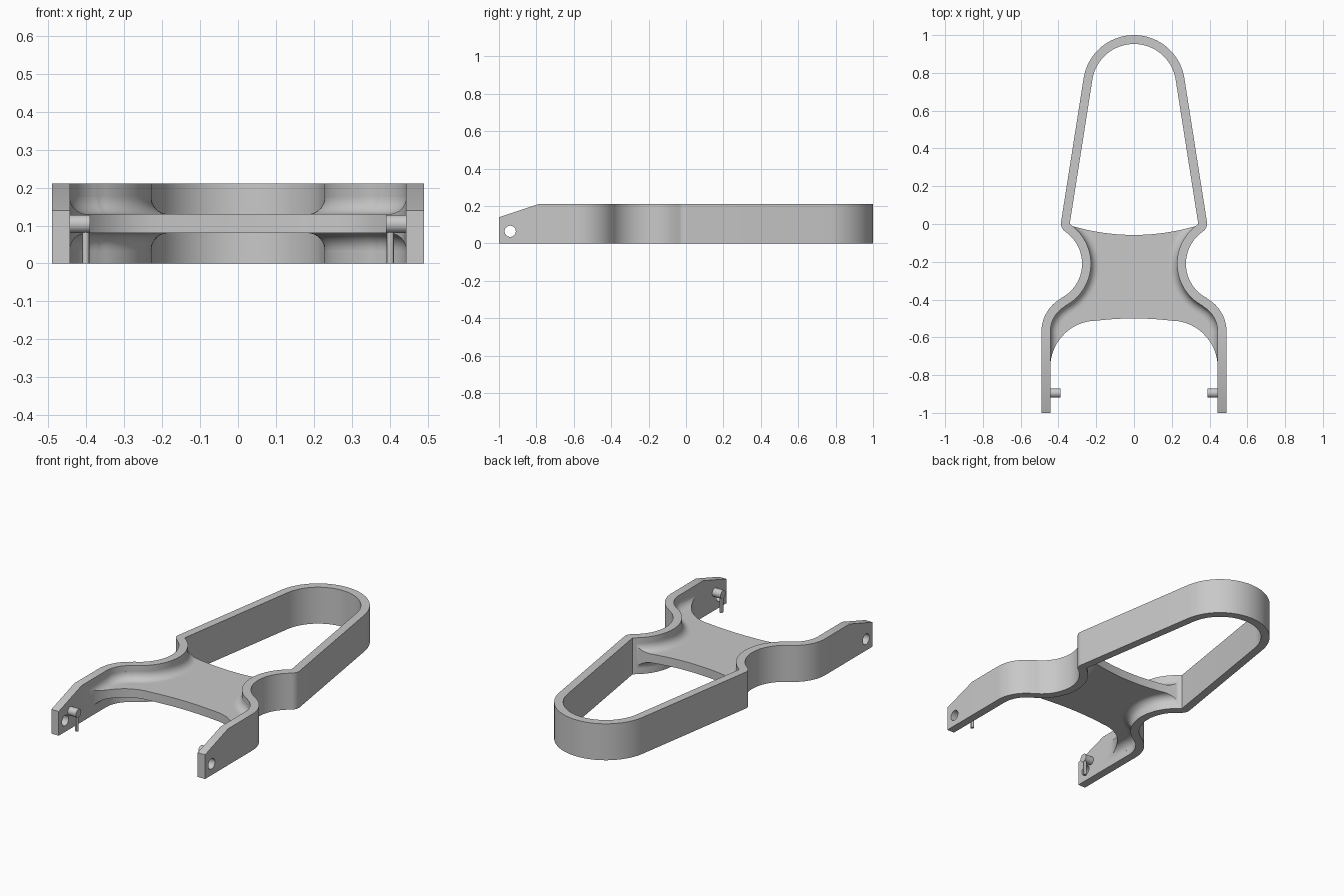
import bpy, bmesh, math
from mathutils import Vector, Matrix

if "Cube" in bpy.data.objects:
    bpy.data.objects.remove(bpy.data.objects["Cube"])

HEIGHT, WALL = 0.21, 0.047
WEB_LOW, WEB_HIGH, FILLET = 0.08, 0.13, 0.045
STEPS = 70

grey = bpy.data.materials.new("plain grey")
grey.use_nodes = True
grey.diffuse_color = (0.58, 0.58, 0.58, 1)
grey.node_tree.nodes["Principled BSDF"].inputs["Base Color"].default_value = (0.58, 0.58, 0.58, 1)


def finish(name, bm):
    """Turn a bmesh into a grey object."""
    bmesh.ops.recalc_face_normals(bm, faces=bm.faces)
    mesh = bpy.data.meshes.new(name)
    bm.to_mesh(mesh)
    bm.free()
    obj = bpy.data.objects.new(name, mesh)
    bpy.context.collection.objects.link(obj)
    mesh.materials.append(grey)
    return obj


def smooth(obj):
    bpy.ops.object.select_all(action='DESELECT')
    obj.select_set(True)
    bpy.context.view_layer.objects.active = obj
    bpy.ops.object.shade_smooth_by_angle(angle=math.radians(30))


def loft(name, rings):
    """Skin closed rings; each end is capped by quads between the two ring halves."""
    bm = bmesh.new()
    rows = [[bm.verts.new(p) for p in ring] for ring in rings]
    n = len(rows[0])
    for a, b in zip(rows, rows[1:]):
        for i in range(n):
            bm.faces.new((a[i], a[(i + 1) % n], b[(i + 1) % n], b[i]))
    for a in (rows[0], rows[-1]):
        for i in range(n // 2 - 1):
            bm.faces.new((a[i], a[i + 1], a[n - 2 - i], a[n - 1 - i]))
    return finish(name, bm)


def rod(name, start, end, radius, sides=24):
    """Closed cylinder between two points."""
    a, b = Vector(start), Vector(end)
    turn = (b - a).to_track_quat('Z', 'Y').to_matrix().to_4x4()
    bm = bmesh.new()
    bmesh.ops.create_cone(bm, cap_ends=True, segments=sides, radius1=radius, radius2=radius,
                          depth=(b - a).length, matrix=Matrix.Translation((a + b) / 2) @ turn)
    return finish(name, bm)


def arc(centre, radius, start, end, steps, flip=1):
    """Outline stations: (point, outward normal)."""
    out = []
    for i in range(steps + 1):
        t = start + (end - start) * i / steps
        d = Vector((math.cos(t), math.sin(t)))
        out.append((Vector(centre) + d * radius, d * flip))
    return out


# Outer outline of the +x half: rounded loop, shoulder, waist, hip, straight arm
slope = math.radians(8.9)
shoulder, waist, hip = Vector((0.337, 0.002)), Vector((0.48, -0.21)), Vector((0.29, -0.57))
up = math.atan2(*(shoulder - waist).yx)
down = math.atan2(*(hip - waist).yx) % (2 * math.pi)
loop_part = arc((0, 0.73), 0.27, math.pi / 2, slope, 24)
shoulder_part = arc(shoulder, 0.05, slope, up - math.pi, 10)
waist_part = arc(waist, 0.205, up, down, 28, -1)
hip_part = arc(hip, 0.2, down - math.pi, 0, 16)
arm_part = [(Vector((0.49, y)), Vector((1, 0))) for y in (-0.79, -1.0)]
half = loop_part + shoulder_part + waist_part[1:] + hip_part[1:] + arm_part


def mirrored(station):
    p, n = station
    return Vector((-p.x, p.y)), Vector((-n.x, n.y))


# Frame band, with the arm ends sloping down on top
rings = []
for p, n in [mirrored(s) for s in reversed(half[1:])] + half:
    q = p - n * WALL
    top = HEIGHT + min(0, p.y + 0.79) / 3
    rings.append([(p.x, p.y, 0), (p.x, p.y, top), (q.x, q.y, top), (q.x, q.y, 0)])
frame = loft("frame_band", rings)

# Hinge holes through both arms
drill = rod("hole_cutter", (-0.7, -0.94, 0.065), (0.7, -0.94, 0.065), 0.03, 32)
holes = frame.modifiers.new("Holes", 'BOOLEAN')
holes.operation, holes.object, holes.solver = 'DIFFERENCE', drill, 'EXACT'
bpy.context.view_layer.objects.active = frame
bpy.ops.object.modifier_apply(modifier=holes.name)
bpy.data.objects.remove(drill)
smooth(frame)


# Curved back and front edges of the web
def back_edge(x):
    return -0.058 + 0.44 * x * x


def front_edge(x):
    if x < 0.2:
        return -0.5 - 0.3 * x * x
    return -0.76 + 0.248 * math.sqrt(max(0, 1 - ((x - 0.2) / 0.243) ** 2))


side_path = waist_part + hip_part[1:] + arm_part[:1]


def offset_point(s, d):
    """Point at path position s, d inward from the inside of the band."""
    i = min(int(s), len(side_path) - 2)
    a, b = (p - n * (WALL + d) for p, n in side_path[i:i + 2])
    return a.lerp(b, s - i)


def limit(inside, outside, d):
    """Path position where the offset path leaves the web outline."""
    for _ in range(40):
        mid = (inside + outside) / 2
        q = offset_point(mid, d)
        if front_edge(q.x) <= q.y <= back_edge(q.x):
            inside = mid
        else:
            outside = mid
    return inside


def column(d):
    """Points along the band at inward offset d, between the web's two edges."""
    first, last = limit(20, 0, d), limit(20, len(side_path) - 1, d)
    return [offset_point(first + (last - first) * k / STEPS, d) for k in range(STEPS + 1)]


# Web plate: concave fillets rise from it to meet the band above and below
columns = []
for d, z in [(-0.02, WEB_HIGH + FILLET)] + [
        (FILLET * (1 - math.cos(t)), WEB_HIGH + FILLET * (1 - math.sin(t)))
        for t in (math.pi / 2 * i / 10 for i in range(10, -1, -1))][::-1]:
    columns.append([(q.x, q.y, z) for q in column(d)])
columns = [columns[0]] + sorted(columns[1:], key=lambda c: -c[0][2])
rim = column(FILLET)
for i in range(11, -1, -1):
    flat = []
    for q in rim:
        along = (q.y - back_edge(q.x)) / (front_edge(q.x) - back_edge(q.x))
        x = q.x * i / 12
        flat.append((x, back_edge(x) + along * (front_edge(x) - back_edge(x)), WEB_HIGH))
    columns.append(flat)
columns += [[(-x, y, z) for x, y, z in c] for c in columns[-2::-1]]
rings = []
for row in zip(*columns):
    rings.append(list(row) + [(x, y, WEB_LOW + WEB_HIGH - z) for x, y, z in reversed(row)])
smooth(loft("web_plate", rings))

# Inward pins on the arms, each with a thin hanging leg
for side, sign in (("left", 1), ("right", -1)):
    smooth(rod(side + "_pin", (sign * 0.39, -0.895, 0.104), (sign * 0.45, -0.895, 0.104), 0.024))
    smooth(rod(side + "_pin_leg", (sign * 0.401, -0.895, 0), (sign * 0.401, -0.895, 0.1), 0.01, 12))
